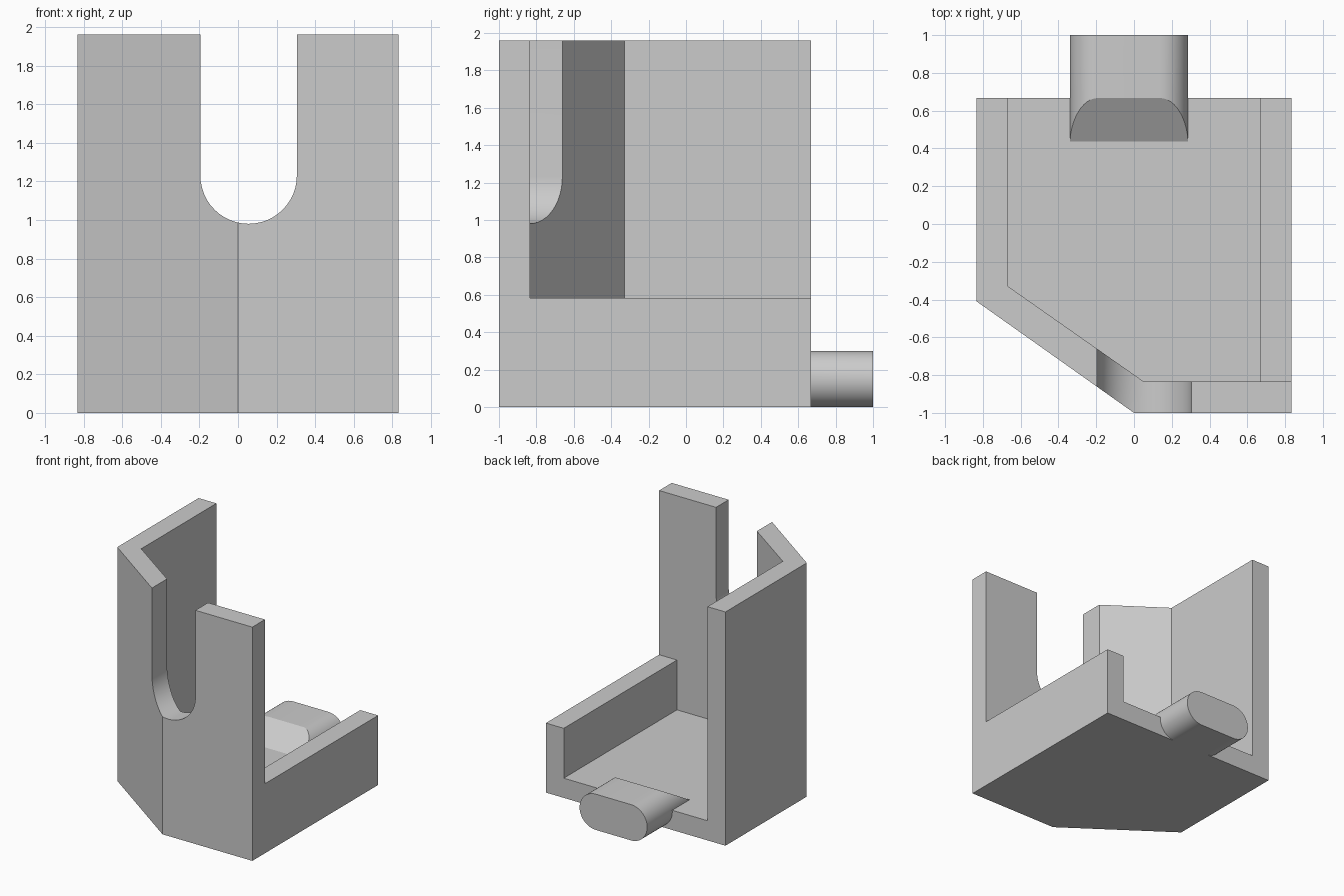
import bpy, bmesh, math

if "Cube" in bpy.data.objects:
    bpy.data.objects.remove(bpy.data.objects["Cube"])

grey = bpy.data.materials.new("light grey")
grey.diffuse_color = (0.6, 0.6, 0.6, 1)
grey.use_nodes = True
grey.node_tree.nodes["Principled BSDF"].inputs["Base Color"].default_value = grey.diffuse_color


def prism(name, points, lo, hi, place):
    """Extrude a 2D outline between lo and hi; place(a, b, t) gives the 3D point."""
    bm = bmesh.new()
    rings = [[bm.verts.new(place(a, b, t)) for a, b in points] for t in (lo, hi)]
    n = len(points)
    bm.faces.new(rings[0])
    bm.faces.new(rings[1])
    for i in range(n):
        j = (i + 1) % n
        bm.faces.new((rings[0][i], rings[0][j], rings[1][j], rings[1][i]))
    bmesh.ops.recalc_face_normals(bm, faces=bm.faces)
    mesh = bpy.data.meshes.new(name)
    bm.to_mesh(mesh)
    bm.free()
    mesh.materials.append(grey)
    ob = bpy.data.objects.new(name, mesh)
    bpy.context.collection.objects.link(ob)
    return ob


def boolean(target, tool, operation):
    """Apply an exact boolean and remove the tool."""
    mod = target.modifiers.new("boolean", 'BOOLEAN')
    mod.operation, mod.object, mod.solver = operation, tool, 'EXACT'
    bpy.ops.object.select_all(action='DESELECT')
    target.select_set(True)
    bpy.context.view_layer.objects.active = target
    bpy.ops.object.modifier_apply(modifier=mod.name)
    bpy.data.objects.remove(tool)


def arc(cx, cz, r, start, end, steps=24):
    angles = [math.radians(start + (end - start) * i / steps) for i in range(steps + 1)]
    return [(cx + r * math.cos(a), cz + r * math.sin(a)) for a in angles]


def upright(a, b, t):
    return (a, b, t)


def along_y(a, b, t):
    return (a, t, b)


W, BACK, HEIGHT, SIDE, FLOOR = 0.833, 0.667, 1.96, 0.583, 0.165

# Outer body with one chamfered front corner
body = prism("holder_body", [(-W, BACK), (-W, -0.41), (0, -1), (W, -1), (W, BACK)],
             0, HEIGHT, upright)

# Hollow, open at the back
inner = [(-0.667, 1.2), (-0.667, -0.33), (0.05, -0.833)]
boolean(body, prism("hollow_cutter", inner + [(0.667, -0.833), (0.667, 1.2)],
                    FLOOR, 2.3, upright), 'DIFFERENCE')

# Lowered right side wall
boolean(body, prism("side_cutter", [(0.5, -0.833), (1.2, -0.833), (1.2, 1.2), (0.5, 1.2)],
                    SIDE, 2.3, upright), 'DIFFERENCE')

# Round-bottomed slot through the front
slot = arc(0.055, 1.23, 0.25, 180, 360) + [(0.305, 2.3), (-0.195, 2.3)]
boolean(body, prism("slot_cutter", slot, -1.3, -0.5, along_y), 'DIFFERENCE')

# Rounded rear tab with a ramped inner end
stadium = arc(0.137, 0.15, 0.15, -90, 90) + arc(-0.19, 0.15, 0.15, 90, 270)


def ramped(a, b, t):
    return (a, 1.0 if t else BACK - (0.3 - b) * 1.7, b)


boolean(body, prism("rear_tab", stadium, 0, 1, ramped), 'UNION')

bpy.ops.object.shade_smooth_by_angle(angle=math.radians(25))
